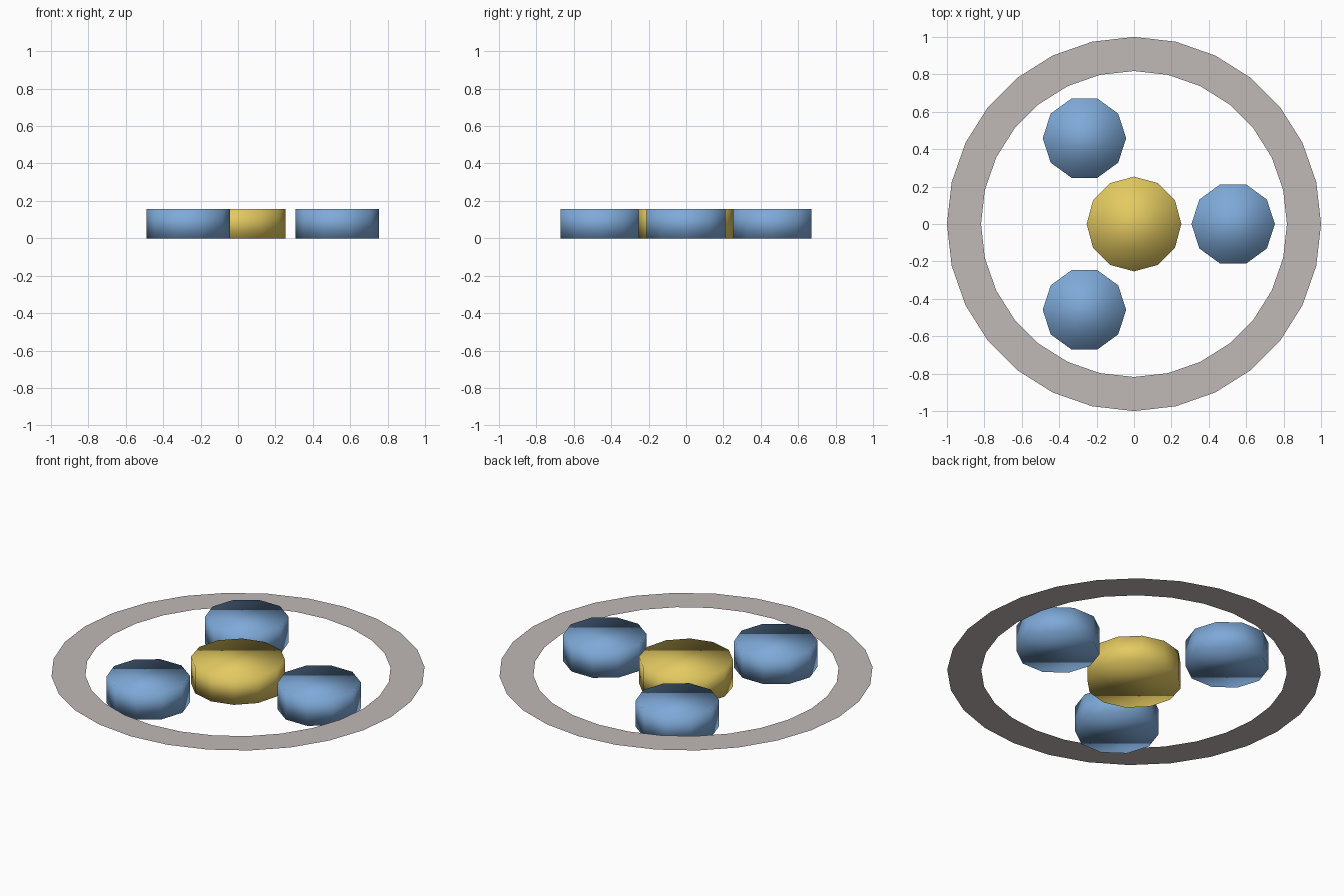
import bpy
import bmesh
from math import cos, sin, tau

cube = bpy.data.objects.get("Cube")
if cube:
    bpy.data.objects.remove(cube, do_unlink=True)

HEIGHT = 0.157


def material(name, color):
    mat = bpy.data.materials.new(name)
    mat.use_nodes = True
    mat.diffuse_color = color
    mat.node_tree.nodes["Principled BSDF"].inputs["Base Color"].default_value = color
    return mat


def add_object(name, bm, mat, smooth):
    mesh = bpy.data.meshes.new(name)
    bmesh.ops.recalc_face_normals(bm, faces=bm.faces)
    for face in bm.faces:
        face.smooth = smooth
    bm.to_mesh(mesh)
    bm.free()
    mesh.materials.append(mat)
    obj = bpy.data.objects.new(name, mesh)
    bpy.context.collection.objects.link(obj)
    return obj


def circle(bm, radius, sides, z):
    return [bm.verts.new((radius * cos(tau * i / sides), radius * sin(tau * i / sides), z))
            for i in range(sides)]


def disc(name, radius, sides, mat, x=0, y=0):
    # Capped drum, smooth all over so the rim shades softly
    bm = bmesh.new()
    low, high = circle(bm, radius, sides, 0), circle(bm, radius, sides, HEIGHT)
    bm.faces.new(low)
    bm.faces.new(high)
    for i in range(sides):
        j = (i + 1) % sides
        bm.faces.new((low[i], low[j], high[j], high[i]))
    obj = add_object(name, bm, mat, True)
    obj.location = (x, y, 0)


def flat_ring(name, inner, outer, sides, mat):
    # Single flat sheet at mid height, facing up
    bm = bmesh.new()
    a, b = circle(bm, inner, sides, HEIGHT / 2), circle(bm, outer, sides, HEIGHT / 2)
    for i in range(sides):
        j = (i + 1) % sides
        bm.faces.new((a[i], b[i], b[j], a[j]))
    bmesh.ops.recalc_face_normals(bm, faces=bm.faces)
    bm.normal_update()
    obj = add_object(name, bm, mat, False)
    if obj.data.polygons[0].normal.z < 0:
        obj.data.flip_normals()


yellow = material("yellow", (0.77, 0.59, 0.12, 1))
blue = material("blue", (0.21, 0.40, 0.69, 1))
grey = material("warm grey", (0.53, 0.48, 0.47, 1))

# Central drum, three drums around it and the surrounding ring
disc("central_drum", 0.253, 12, yellow)
for k in range(3):
    angle = tau * k / 3
    disc(f"outer_drum_{k + 1}", 0.223, 10, blue, 0.53 * cos(angle), 0.53 * sin(angle))
flat_ring("outer_ring", 0.818, 1.0, 28, grey)
